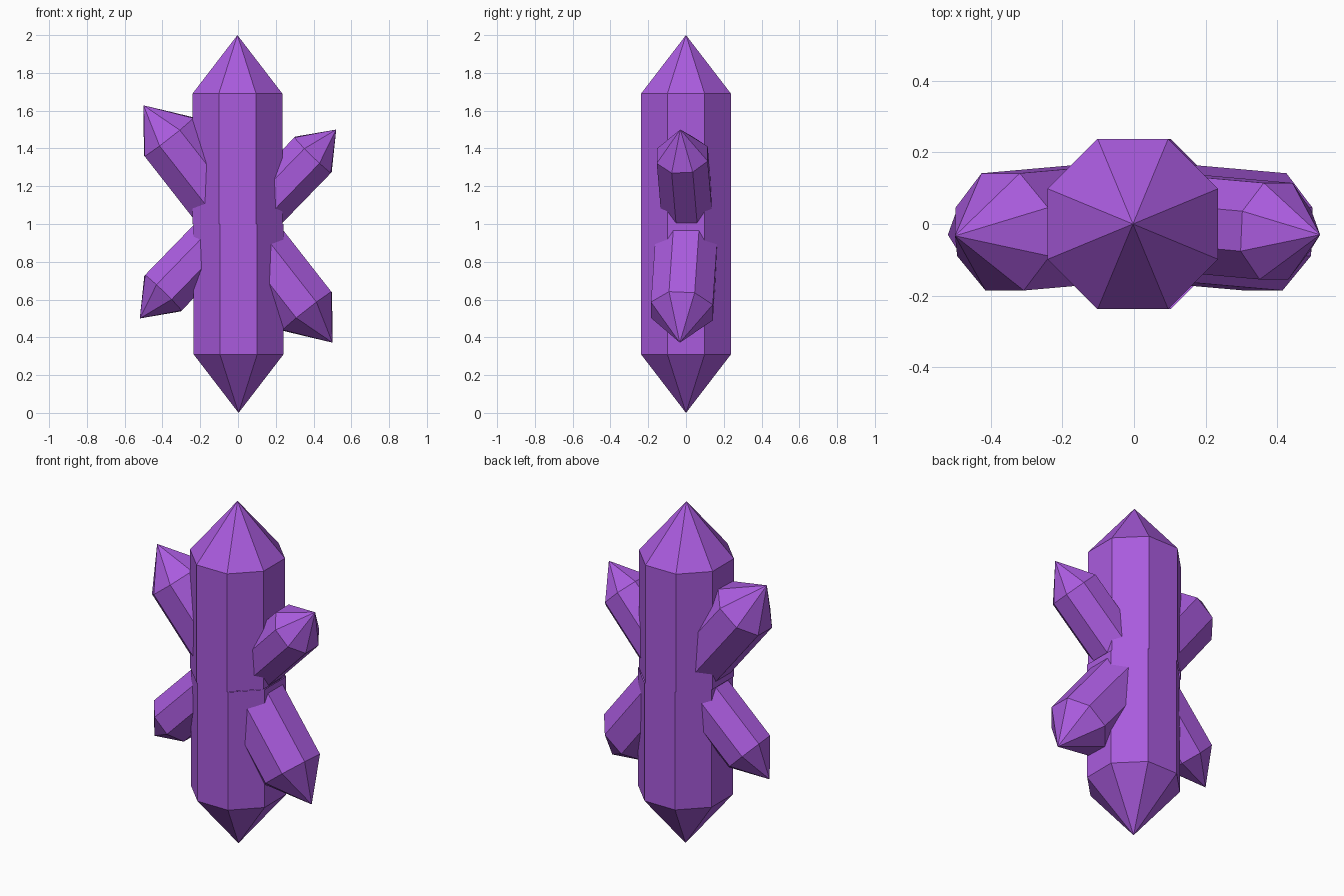
import bpy, bmesh, math
from mathutils import Vector, Matrix

if "Cube" in bpy.data.objects:
    bpy.data.objects.remove(bpy.data.objects["Cube"])

purple = bpy.data.materials.new("amethyst purple")
purple.diffuse_color = (0.40, 0.105, 0.73, 1)
purple.use_nodes = True
purple.node_tree.nodes["Principled BSDF"].inputs["Base Color"].default_value = purple.diffuse_color


def crystal(name, base, shoulder, tip, apothem, flip, cap_base):
    """Eight-sided prism from base to shoulder, closed by a pointed tip."""
    base, shoulder, tip = Vector(base), Vector(shoulder), Vector(tip)
    axis = (shoulder - base).normalized()
    side = (Vector((0, 1, 0)) - axis * axis.y).normalized()
    across = axis.cross(side)
    r = apothem / math.cos(math.pi / 8)
    bm = bmesh.new()

    def ring(c):
        angles = [(i + 0.5) * math.pi / 4 for i in range(8)]
        return [bm.verts.new(c + r * (math.cos(a) * side + math.sin(a) * across)) for a in angles]

    low, high, point = ring(base), ring(shoulder), bm.verts.new(tip)
    for i in range(8):
        j = (i + 1) % 8
        bm.faces.new((low[i], low[j], high[j], high[i]))
        bm.faces.new((high[i], high[j], point))
    if cap_base:
        bm.faces.new(low[::-1])
    # Lower half is the upper half turned over about the y direction at mid height
    if flip:
        turn = Matrix.Translation((0, 0, 1)) @ Matrix.Rotation(math.pi, 4, 'Y') @ Matrix.Translation((0, 0, -1))
        bm.transform(turn)
    bmesh.ops.recalc_face_normals(bm, faces=bm.faces)
    mesh = bpy.data.meshes.new(name)
    bm.to_mesh(mesh)
    bm.free()
    mesh.materials.append(purple)
    bpy.context.collection.objects.link(bpy.data.objects.new(name, mesh))


for half, flip in (("upper", False), ("lower", True)):
    # Central column half
    crystal(half + "_column", (-0.003, 0, 1), (-0.003, 0, 1.69), (-0.003, 0, 2), 0.238, flip, False)
    # Large shard leaning out
    crystal(half + "_large_shard", (-0.06, 0.005, 1.07), (-0.367, -0.022, 1.462), (-0.50, -0.033, 1.628),
            0.164, flip, True)
    # Small shard on the other side
    crystal(half + "_small_shard", (0.08, 0.008, 1.04), (0.397, -0.02, 1.366), (0.52, -0.03, 1.5),
            0.135, flip, True)
